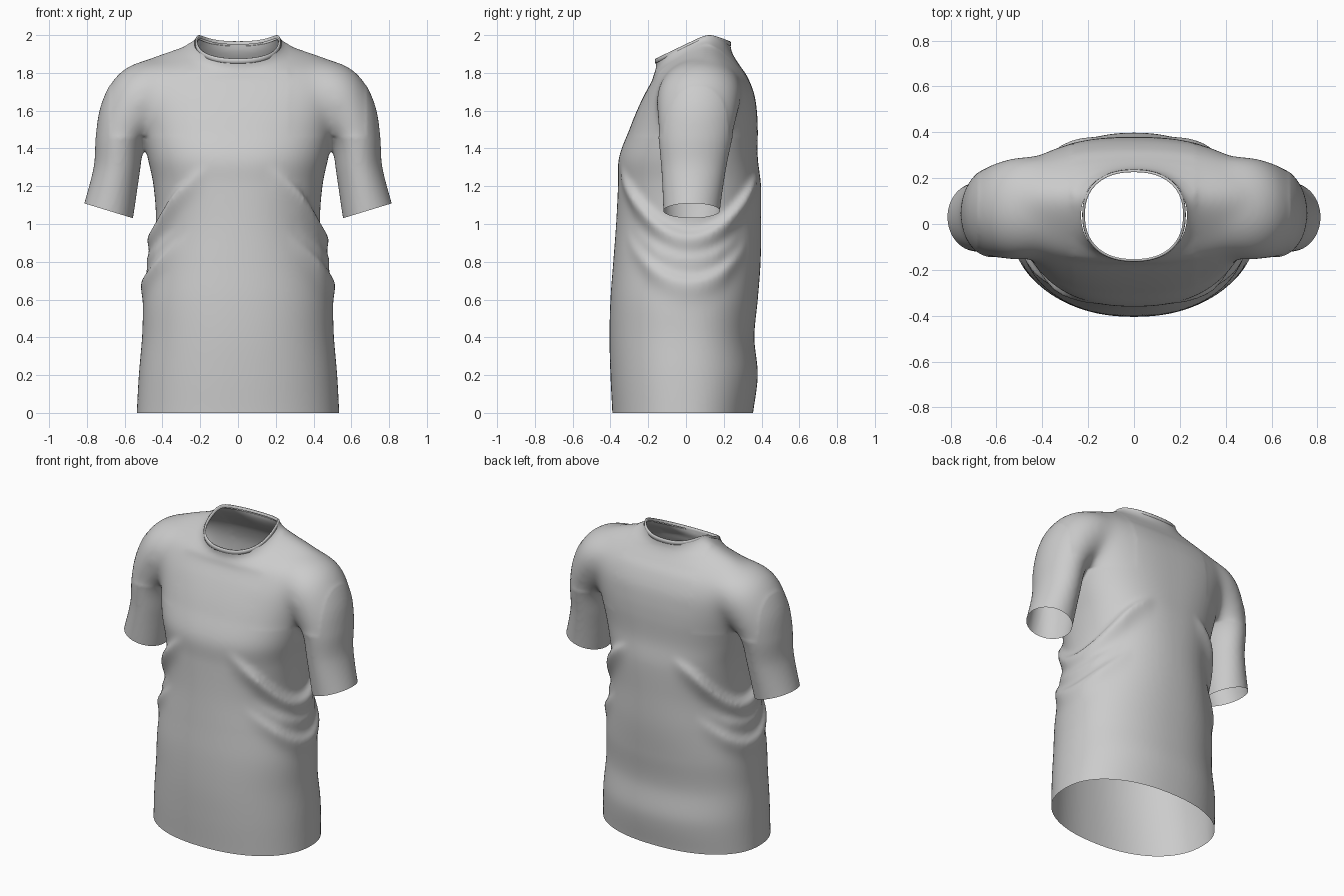
import bpy, bmesh, math
from mathutils import Vector

if "Cube" in bpy.data.objects:
    bpy.data.objects.remove(bpy.data.objects["Cube"])

SEG = 96

def smooth_rows(rows, steps):
    """Catmull-Rom interpolation between profile rows."""
    out = []
    for i in range(len(rows) - 1):
        p0, p1, p2, p3 = (rows[max(i - 1, 0)], rows[i], rows[i + 1],
                          rows[min(i + 2, len(rows) - 1)])
        for s in range(steps):
            t = s / steps
            out.append([0.5 * (2 * b + (c - a) * t + (2 * a - 5 * b + 4 * c - d) * t * t
                               + (3 * b - a - 3 * c + d) * t ** 3)
                        for a, b, c, d in zip(p0, p1, p2, p3)])
    out.append(list(rows[-1]))
    return out

def loft(bm, rings, caps=True):
    vs = [[bm.verts.new(p) for p in r] for r in rings]
    n = len(rings[0])
    for a, b in zip(vs, vs[1:]):
        for i in range(n):
            j = (i + 1) % n
            bm.faces.new((a[i], a[j], b[j], b[i]))
    if caps:
        bm.faces.new(vs[0][::-1])
        bm.faces.new(vs[-1])

def clamp(v):
    return min(1, max(0, v))

def power(v, e):
    return math.copysign(abs(v) ** e, v)

def roof(y):
    """Height of the neckline relative to its rounded highest point."""
    k = 0.015
    front, back = (y - 0.12) * 0.48, -(y - 0.12) * 0.38
    return 0.0104 - k * math.log(math.exp(-front / k) + math.exp(-back / k))

def section(a, yf, yb, yc, n=2.3):
    pts = []
    for i in range(SEG):
        t = 2 * math.pi * i / SEG
        c, s = power(math.cos(t), 2 / n), power(math.sin(t), 2 / n)
        pts.append((a * c, yc + s * ((yb - yc) if s > 0 else (yc - yf)), t))
    return pts

# Draped side folds: lowest height, curvature, depth, reach in y
FOLDS = [(0.93, 2.6, 0.038, 0.50), (0.81, 1.8, 0.018, 0.28), (0.69, 2.2, 0.028, 0.32)]

def fold(x, y, z):
    total = 0
    for z0, k, amp, reach in FOLDS:
        d = z - (z0 + k * (y - 0.02) ** 2)
        mask = clamp((reach - abs(y)) / 0.12) * clamp((abs(x) - 0.16) / 0.16)
        total += amp * mask * math.exp(-(d / (0.03 if d > 0 else 0.08)) ** 2)
    return total

# Body: z, half width, front y, back y, widest y, neckline tilt, squareness
BODY = [
    (-0.06, .538, -.39, .350, 0, 0, 2.2), (0.0, .536, -.39, .355, 0, 0, 2.2),
    (0.2, .525, -.40, .38, 0, 0, 2.2), (0.4, .508, -.405, .362, 0, 0, 2.2),
    (0.6, .498, -.40, .38, 0, 0, 2.2), (0.8, .463, -.385, .395, 0, 0, 2.2),
    (1.0, .435, -.37, .397, .01, 0, 2.2), (1.2, .447, -.36, .397, .02, 0, 2.3),
    (1.35, .478, -.355, .38, .03, 0, 2.4), (1.5, .51, -.30, .38, .05, 0, 2.5),
    (1.6, .54, -.26, .375, .06, 0, 2.5), (1.7, .57, -.22, .36, .07, .1, 2.5),
    (1.8, .57, -.18, .325, .08, .3, 2.4), (1.87, .49, -.17, .285, .08, .6, 2.3),
    (1.92, .365, -.162, .255, .07, .85, 2.2), (1.955, .275, -.158, .24, .05, 1, 2.2),
    (2.0, .222, -.16, .235, .04, 1, 2.3), (2.1, .222, -.16, .235, .04, 1, 2.3)]

bm = bmesh.new()
rings = []
for z, a, yf, yb, yc, w, n in smooth_rows(BODY, 10):
    ring = []
    for x, y, t in section(a, yf, yb, yc, n):
        f = fold(x, y, z)
        ring.append((x + f * math.cos(t), y + f * math.sin(t), z + w * roof(y)))
    rings.append(ring)
loft(bm, rings)

# Sleeves: centre x, centre z, ring angle, half width, centre y, half depth
SLEEVE = [
    (.25, 1.70, 85, .15, .08, .18), (.38, 1.72, 70, .165, .08, .21),
    (.49, 1.68, 45, .183, .07, .225), (.565, 1.58, 22, .168, .06, .215),
    (.622, 1.45, 8, .132, .05, .195), (.643, 1.28, 10, .123, .04, .17),
    (.685, 1.07, 17, .135, .03, .15), (.705, 1.0, 17, .138, .03, .15)]
for side in (1, -1):
    rings = []
    for x, z, ang, r, yc, yh in smooth_rows(SLEEVE, 8):
        u = math.radians(ang)
        ring = []
        for i in range(48):
            t = 2 * math.pi * i / 48
            c = r * math.cos(t)
            ring.append((side * (x + c * math.cos(u)), yc + yh * math.sin(t),
                         z + c * math.sin(u)))
        rings.append(ring)
    loft(bm, rings)
bmesh.ops.recalc_face_normals(bm, faces=bm.faces)

shirt = bpy.data.objects.new("shirt", bpy.data.meshes.new("shirt"))
bpy.context.collection.objects.link(shirt)
bm.to_mesh(shirt.data)
bm.free()

# Fuse body and sleeves into one soft surface
mod = shirt.modifiers.new("fuse", 'REMESH')
mod.mode = 'VOXEL'
mod.voxel_size = 0.012
mod = shirt.modifiers.new("soften", 'SMOOTH')
mod.factor = 0.5
mod.iterations = 5
dg = bpy.context.evaluated_depsgraph_get()
fused = bpy.data.meshes.new_from_object(shirt.evaluated_get(dg))
shirt.modifiers.clear()
shirt.data = fused

bm = bmesh.new()
bm.from_mesh(fused)

# Blend the shoulders into the chest and back
blend = [v for v in bm.verts if 0.27 < abs(v.co.x) < 0.68 and v.co.z > 1.46]
for _ in range(50):
    bmesh.ops.smooth_vert(bm, verts=blend, factor=0.5, use_axis_x=True,
                          use_axis_y=True, use_axis_z=True)

# Cut open the hem, cuffs and neck
def cut(co, no, inside):
    faces = [f for f in bm.faces if inside(f.calc_center_median())]
    geom = set(faces)
    for f in faces:
        geom.update(f.edges)
        geom.update(f.verts)
    bmesh.ops.bisect_plane(bm, geom=list(geom), plane_co=Vector(co),
                           plane_no=Vector(no), clear_outer=True)

cut((0, 0, 0), (0, 0, -1), lambda c: c.z < 0.1)
for s in (1, -1):
    cut((s * .685, 0, 1.07), (s * .292, 0, -.956),
        lambda c: c.x * s > 0.52 and 0.9 < c.z < 1.25)
neck = lambda c: abs(c.x) < 0.26 and c.z > 1.8
cut((0, 0.12, 1.997), (0, -0.48, 1), neck)
cut((0, 0.12, 1.997), (0, 0.38, 1), neck)
bm.to_mesh(fused)
bm.free()

# Collar band lying flush on the neckline
bm = bmesh.new()
rings = []
for off, dz in [(.003, -.026), (.008, -.022), (.007, -.003), (.003, 0), (-.004, -.003), (-.004, -.02)]:
    rings.append([(x, y, 2.0 + roof(y) + dz)
                  for x, y, t in section(.218 + off, -.157 - off, .23 + off, .04)])
loft(bm, rings, caps=False)
bmesh.ops.recalc_face_normals(bm, faces=bm.faces)
collar = bpy.data.objects.new("collar", bpy.data.meshes.new("collar"))
bpy.context.collection.objects.link(collar)
bm.to_mesh(collar.data)
bm.free()

for ob in (shirt, collar):
    for p in ob.data.polygons:
        p.use_smooth = True
